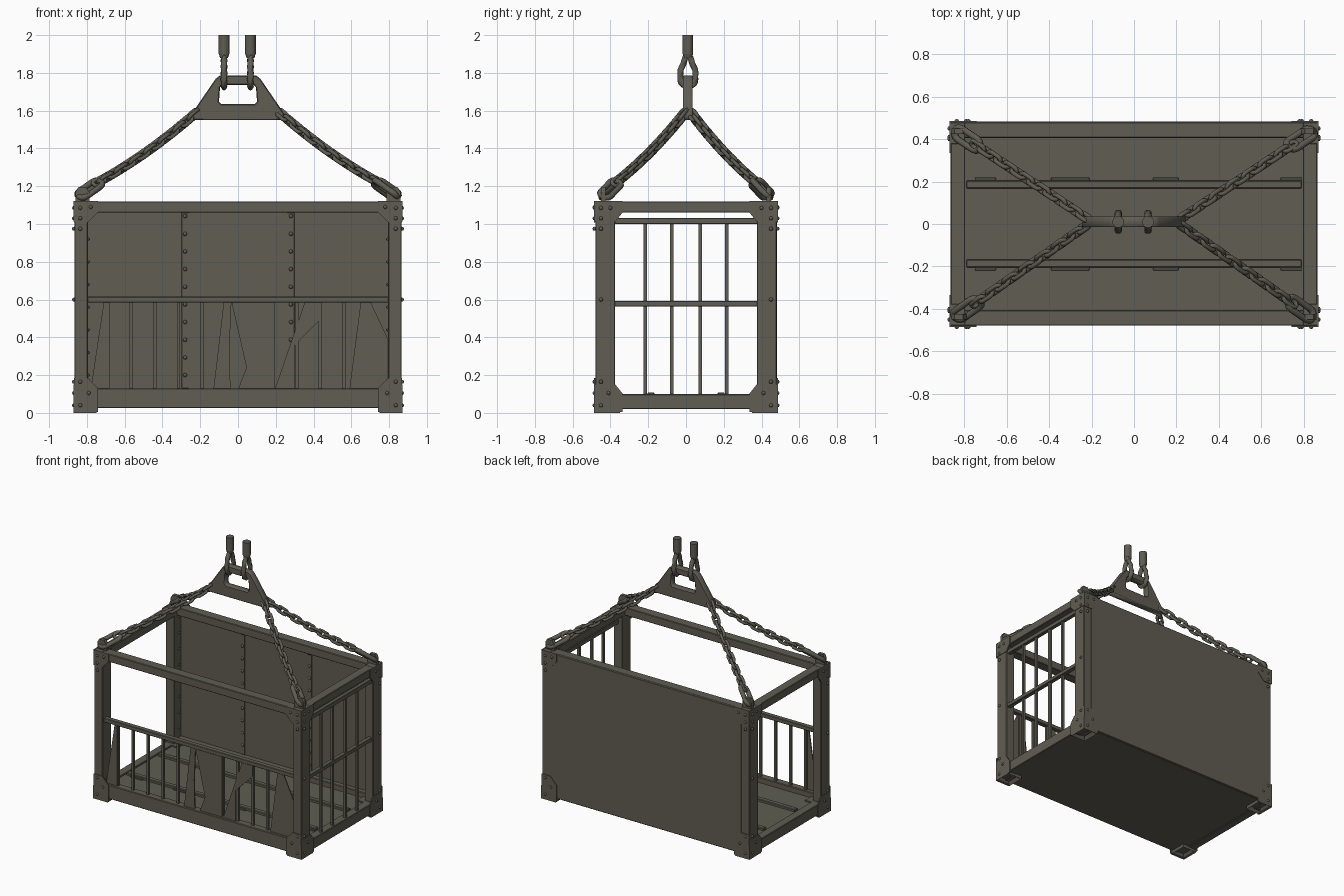
import bpy, bmesh, math
from mathutils import Vector, Matrix

if "Cube" in bpy.data.objects:
    bpy.data.objects.remove(bpy.data.objects["Cube"])

mat = bpy.data.materials.new("olive grey steel")
mat.diffuse_color = (0.115, 0.11, 0.085, 1)
mat.use_nodes = True
mat.node_tree.nodes["Principled BSDF"].inputs["Base Color"].default_value = mat.diffuse_color
S = (-1, 1)


def finish(name, bm, smooth=False, bevel=0):
    bmesh.ops.recalc_face_normals(bm, faces=bm.faces)
    me = bpy.data.meshes.new(name)
    bm.to_mesh(me)
    bm.free()
    me.materials.append(mat)
    for p in me.polygons:
        p.use_smooth = smooth
    ob = bpy.data.objects.new(name, me)
    bpy.context.collection.objects.link(ob)
    if bevel:
        m = ob.modifiers.new("bevel", 'BEVEL')
        m.width = bevel
        m.segments = 1
    return ob


def box(name, x, y, z, bevel=0.004):
    bm = bmesh.new()
    c = [(a + b) / 2 for a, b in (x, y, z)]
    d = [abs(b - a) for a, b in (x, y, z)]
    bmesh.ops.create_cube(bm, size=1, matrix=Matrix.Translation(c) @ Matrix.Diagonal((*d, 1)))
    return finish(name, bm, bevel=bevel)


def prism(name, pts, axis, a, b):
    """Extrude a flat outline; axis 'y' takes (x,z) points, axis 'x' takes (y,z)."""
    bm = bmesh.new()
    put = (lambda p, k: (p[0], k, p[1])) if axis == 'y' else (lambda p, k: (k, p[0], p[1]))
    lo = [bm.verts.new(put(p, a)) for p in pts]
    hi = [bm.verts.new(put(p, b)) for p in pts]
    bm.faces.new(lo)
    bm.faces.new(hi[::-1])
    for i in range(len(pts)):
        j = (i + 1) % len(pts)
        bm.faces.new((lo[i], lo[j], hi[j], hi[i]))
    return finish(name, bm)


def sweep(bm, pts, n, r, sides=8, twist=0):
    """Closed planar tube with plane normal n; twist gives a rope-like surface."""
    rings, k = [], len(pts)
    for i, p in enumerate(pts):
        t = (pts[(i + 1) % k] - pts[i - 1]).normalized()
        s = n.cross(t)
        ring = []
        for q in range(sides):
            a = 2 * math.pi * q / sides
            rr = r * (1 + (0.16 * math.cos(3 * a - i * math.pi / 3) if twist else 0))
            ring.append(bm.verts.new(p + s * rr * math.cos(a) + n * rr * math.sin(a)))
        rings.append(ring)
    for i in range(k):
        u, v = rings[i], rings[(i + 1) % k]
        for q in range(sides):
            w = (q + 1) % sides
            bm.faces.new((u[q], u[w], v[w], v[q]))


def link(bm, centre, direction, roll, half_len, half_wid, r):
    """One stadium-shaped chain link."""
    t = direction.normalized()
    y = Vector((0, 0, 1)).cross(t).normalized()
    y = Matrix.Rotation(roll, 3, t) @ y
    pts = []
    for sgn, a0 in ((1, -math.pi / 2), (-1, math.pi / 2)):
        for i in range(7):
            a = a0 + math.pi * i / 6
            pts.append(centre + t * (sgn * (half_len - half_wid) + half_wid * math.cos(a))
                       + y * half_wid * math.sin(a))
    sweep(bm, pts, t.cross(y).normalized(), r)


def bolts(name, spots, r=0.011):
    bm = bmesh.new()
    for p in spots:
        bmesh.ops.create_uvsphere(bm, u_segments=8, v_segments=4, radius=r,
                                  matrix=Matrix.Translation(p))
    return finish(name, bm, smooth=True)


# Corner posts, bottom castings with pockets, lugs and gussets
for sx in S:
    for sy in S:
        box("corner_post", (sx * .795, sx * .866), (sy * .375, sy * .48), (.03, 1.12))
        bm = bmesh.new()
        bmesh.ops.create_cube(bm, size=1, matrix=Matrix.Translation((sx * .81, sy * .418, .05))
                              @ Matrix.Diagonal((.12, .136, .1, 1)))
        f = [f for f in bm.faces if f.normal.z < -.5]
        bmesh.ops.inset_region(bm, faces=f, thickness=.03, depth=0)
        bmesh.ops.translate(bm, verts=f[0].verts, vec=(0, 0, .03))
        finish("bottom_casting", bm)
        prism("lifting_lug", [(sx * a, z) for a, z in
              ((.785, 1.12), (.785, 1.165), (.805, 1.195), (.845, 1.195), (.86, 1.17), (.86, 1.12))],
              'y', sy * .425, sy * .45)
        for hi in (0, 1):
            z = (lambda d: 1.122 - d) if hi else (lambda d: .006 + d)
            k = .06 if hi else .125
            prism("face_gusset", [(sx * a, z(d)) for a, d in
                  ((.868, 0), (.742, 0), (.742, k), (.795, k + .055), (.868, k + .055))],
                  'y', sy * .478, sy * .486)
            k = .06 if hi else .095
            prism("end_gusset", [(sy * a, z(d)) for a, d in
                  ((.484, 0), (.335, 0), (.335, k), (.375, k + .05), (.484, k + .05))],
                  'x', sx * .862, sx * .87)

# Bolts on the outside of the posts
spots = []
for sx in S:
    for sy in S:
        for z in (.04, .105, .165, .6, .975, 1.03, 1.085):
            spots.append((sx * .868, sy * (.45 if z != .105 else .41), z))
            if z != .6:
                spots.append((sx * (.835 if z != .105 else .79), sy * .484, z))
        spots += [(sx * .868, sy * .40, 1.085), (sx * .78, sy * .484, 1.09)]
bolts("post_bolts", spots)

# Top and bottom beams
for s in S:
    box("top_long_beam", (-.80, .80), (s * .405, s * .479), (1.06, 1.12))
    box("bottom_long_beam", (-.80, .80), (s * .42, s * .477), (.025, .13))
    box("top_end_beam", (s * .795, s * .864), (-.38, .38), (1.06, 1.12))
    box("bottom_end_beam", (s * .80, s * .864), (-.38, .38), (.02, .10))

# Floor with raised battens
box("floor", (-.81, .81), (-.43, .43), (.025, .09))
for s in S:
    box("floor_batten", (-.79, .79), (s * .168, s * .205), (.085, .108))
    for x, w in ((-.7, .05), (-.3, .09), (.15, .06), (.74, .05)):
        box("floor_splinter", (x - w, x + w), (s * .205, s * .218), (.085, .1), .002)

# Back wall, inner seams and rivets
box("back_panel", (-.80, .80), (.458, .482), (.03, 1.115), .002)
for x in (-.28, .28):
    box("back_seam", (x - .018, x + .018), (.453, .46), (.13, 1.06), .001)
bolts("seam_rivets", [(x, .453, .2 + .0935 * i) for x in (-.28, .28) for i in range(10)])
bolts("inner_post_rivets", [(s * .795, .43, .2 + .12 * i) for s in S for i in range(8)], .009)

# Front half-height railing
box("front_rail", (-.80, .80), (-.462, -.425), (.585, .615), .003)
for i in range(12):
    x = -.69 + .125 * i
    box("front_bar", (x - .009, x + .009), (-.452, -.434), (.12, .59), 0)

# Torn sheet pieces left on the railing
shards = [
    [(-.78, .125), (-.71, .59), (-.69, .59), (-.69, .125)],
    [(-.13, .125), (-.075, .59), (-.035, .59), (-.045, .35), (-.04, .125)],
    [(-.035, .59), (.185, .59), (.185, .125), (0, .125), (.045, .24)],
    [(.195, .125), (.355, .59), (.44, .59), (.44, .5), (.30, .36), (.30, .125)],
    [(.59, .125), (.65, .59), (.70, .59), (.795, .39), (.795, .125)],
]
for sh in shards:
    prism("torn_sheet", sh, 'y', -.458, -.450)

# Barred right end
box("end_top_rail", (.825, .855), (-.38, .38), (1.0, 1.032), .003)
box("end_mid_rail", (.825, .858), (-.38, .38), (.563, .592), .003)
for y in (-.215, -.075, .075, .215):
    box("end_bar", (.832, .850), (y - .009, y + .009), (.09, 1.01), 0)

# Spreader plate with a rounded window, built from a filled 2D curve
CY = .01
cu = bpy.data.curves.new("spreader_plate", 'CURVE')
cu.dimensions = '2D'
cu.fill_mode = 'BOTH'
cu.extrude = .02
cu.bevel_depth = .005
cu.bevel_resolution = 0
outer = [(.238, 1.555), (.238, 1.585), (.115, 1.765), (.095, 1.781)]
inner = [(.09, 1.63), (.106, 1.645), (.1, 1.725), (.085, 1.742)]
for half in (outer, inner):
    pts = half + [(-x, z) for x, z in half[::-1]]
    sp = cu.splines.new('POLY')
    sp.points.add(len(pts) - 1)
    for q, (x, z) in zip(sp.points, pts):
        q.co = (x, z, 0, 1)
    sp.use_cyclic_u = True
cu.materials.append(mat)
plate = bpy.data.objects.new("spreader_plate", cu)
plate.location = (0, CY, 0)
plate.rotation_euler = (math.pi / 2, 0, 0)
bpy.context.collection.objects.link(plate)
bpy.context.view_layer.objects.active = plate
plate.select_set(True)
bpy.ops.object.convert(target='MESH')

# Four chains with a large link at each corner
for sx in S:
    for sy in S:
        a = Vector((sx * .735, sy * .365, 1.225))
        b = Vector((sx * .235, CY + sy * .025, 1.578))
        big = bmesh.new()
        link(big, Vector((sx * .785, sy * .40, 1.185)), b - a, .5, .082, .031, .016)
        finish("corner_link", big, smooth=True)
        bm, n = bmesh.new(), 13
        path = lambda t: a.lerp(b, t) - Vector((0, 0, .08 * t * (1 - t)))
        for i in range(n + 1):
            t = i / n
            link(bm, path(t), path(t + .01) - path(t - .01), math.pi / 4 + i * math.pi / 2,
                 .039, .018, .0105)
        finish("chain", bm, smooth=True)

# Two rope slings: teardrop loop and ferrule
for sx in (-.074, .066):
    bm, pts = bmesh.new(), []
    for i in range(48):
        a = 2 * math.pi * i / 48
        w = .055 * math.sin(a) * (math.sin(a / 2) ** 1.2)
        pts.append(Vector((sx, CY + w, 1.815 + .09 * math.cos(a))))
    sweep(bm, pts, Vector((1, 0, 0)), .0155, 12, 1)
    finish("rope_loop", bm, smooth=True)
    bm = bmesh.new()
    for r1, r2, z0, z1 in ((.028, .028, 1.9, 2.0), (.021, .027, 1.878, 1.9)):
        bmesh.ops.create_cone(bm, cap_ends=True, segments=16, radius1=r1, radius2=r2,
                              depth=z1 - z0, matrix=Matrix.Translation((sx, CY, (z0 + z1) / 2)))
    finish("rope_ferrule", bm, bevel=0)
